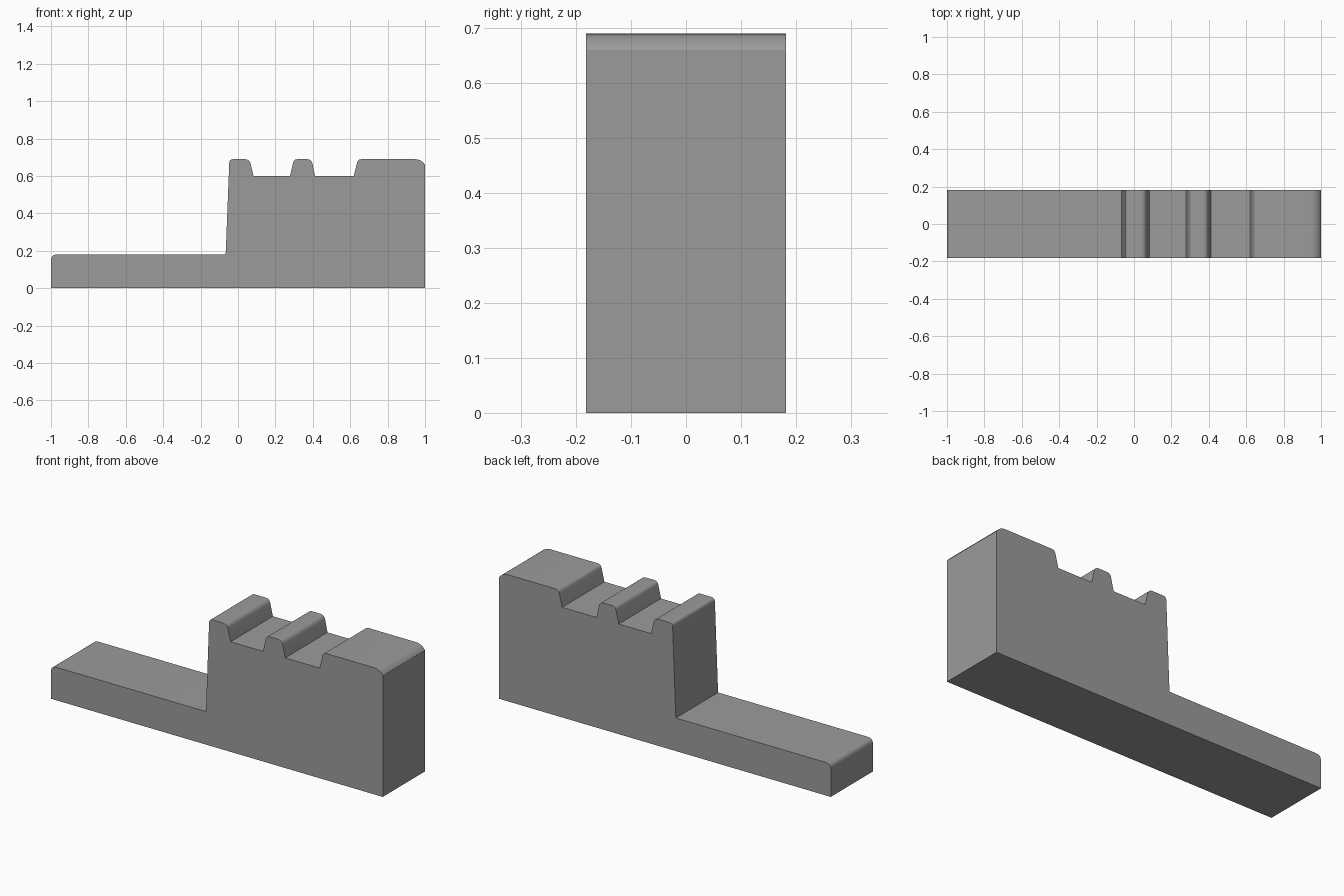
import bpy
import bmesh
import math
from mathutils import Vector

cube = bpy.data.objects.get("Cube")
if cube:
    bpy.data.objects.remove(cube, do_unlink=True)

HALF_WIDTH = 0.182
LEDGE, NOTCH, TOP = 0.18, 0.60, 0.69

# Side profile: x, z and the length trimmed off each side of a rounded corner
PROFILE = [
    (-1, 0, 0), (1, 0, 0),
    (1, 0.66, 0), (0.98, TOP, 0.035),
    (0.641, TOP, 0.02), (0.619, NOTCH, 0),
    (0.412, NOTCH, 0), (0.393, TOP, 0.025),
    (0.299, TOP, 0.02), (0.278, NOTCH, 0),
    (0.083, NOTCH, 0), (0.062, TOP, 0.025),
    (-0.046, TOP, 0.02), (-0.066, LEDGE, 0),
    (-1, LEDGE, 0.032),
]


def rounded(profile, steps=6):
    """Replace each corner that has a trim length with a smooth curve."""
    points = []
    for i, (x, z, trim) in enumerate(profile):
        corner = Vector((x, z))
        if not trim:
            points.append(corner)
            continue
        before = Vector(profile[i - 1][:2]) - corner
        after = Vector(profile[(i + 1) % len(profile)][:2]) - corner
        start = corner + before.normalized() * min(trim, before.length * 0.98)
        end = corner + after.normalized() * min(trim, after.length * 0.98)
        for s in range(steps + 1):
            t = s / steps
            points.append(start * (1 - t) ** 2 + corner * 2 * t * (1 - t) + end * t ** 2)
    return points


# Plain grey material
grey = bpy.data.materials.new("plain_grey")
grey.use_nodes = True
colour = (0.33, 0.33, 0.33, 1)
grey.diffuse_color = colour
grey.node_tree.nodes["Principled BSDF"].inputs["Base Color"].default_value = colour

# Stepped block with two notches, extruded across its width
bm = bmesh.new()
face = bm.faces.new([bm.verts.new((p.x, -HALF_WIDTH, p.y)) for p in rounded(PROFILE)])
extruded = bmesh.ops.extrude_face_region(bm, geom=[face], use_keep_orig=True)
moved = [g for g in extruded["geom"] if isinstance(g, bmesh.types.BMVert)]
bmesh.ops.translate(bm, vec=(0, 2 * HALF_WIDTH, 0), verts=moved)
bmesh.ops.recalc_face_normals(bm, faces=bm.faces)
mesh = bpy.data.meshes.new("notched_block")
bm.to_mesh(mesh)
bm.free()
mesh.materials.append(grey)

block = bpy.data.objects.new("notched_block", mesh)
bpy.context.collection.objects.link(block)
bpy.ops.object.select_all(action="DESELECT")
block.select_set(True)
bpy.context.view_layer.objects.active = block
bpy.ops.object.shade_smooth_by_angle(angle=math.radians(30))
